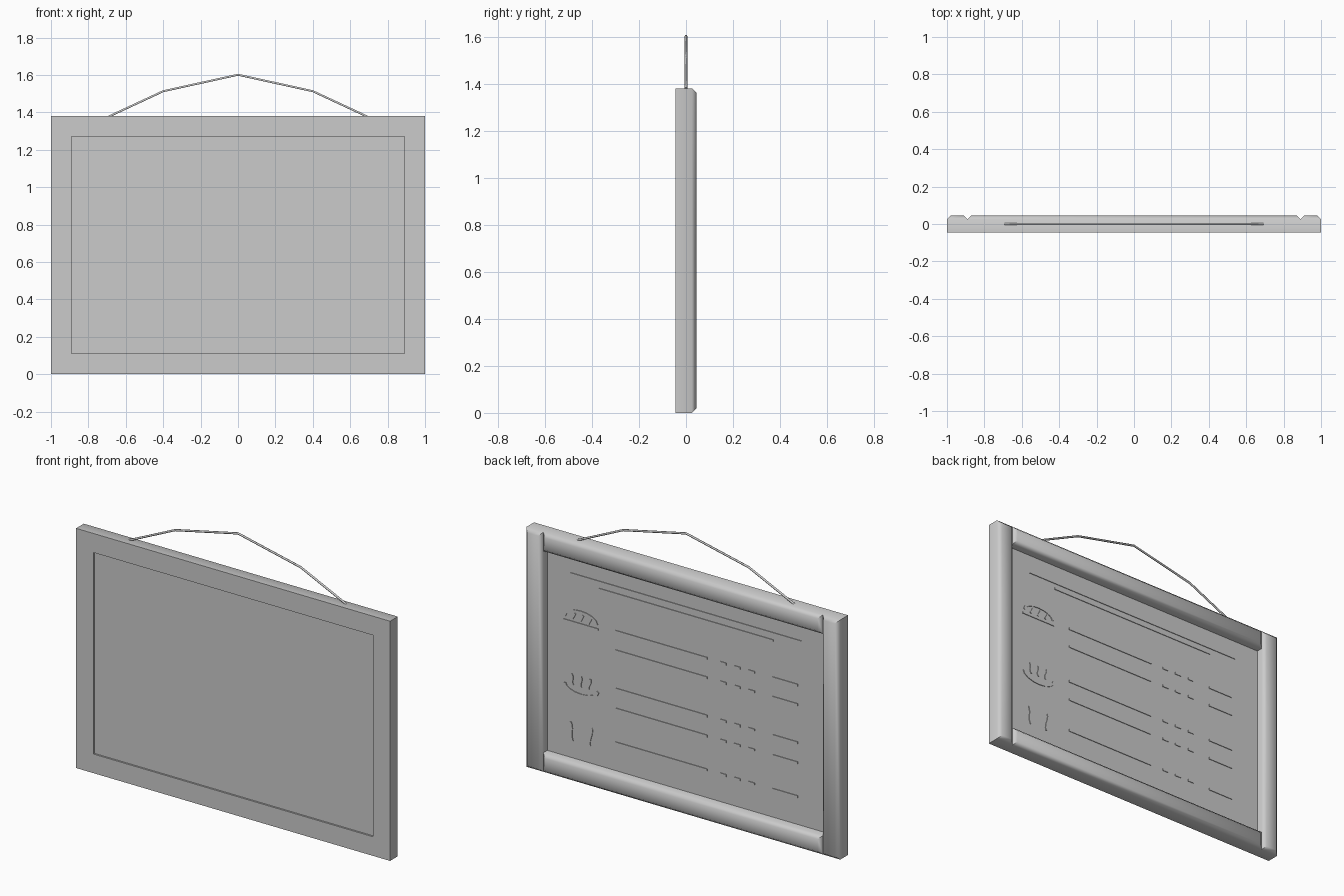
import bpy, bmesh, math
from mathutils import Vector

if "Cube" in bpy.data.objects:
    bpy.data.objects.remove(bpy.data.objects["Cube"])

GREY = (0.6, 0.6, 0.6, 1)
grey = bpy.data.materials.new("plain_grey")
grey.use_nodes = True
grey.diffuse_color = GREY
grey.node_tree.nodes["Principled BSDF"].inputs["Base Color"].default_value = GREY

W, H, D = 1.0, 1.38, 0.045      # half width, height, half depth
BAR, CHAMFER = 0.11, 0.02
PANEL_FRONT, PANEL_BACK = -0.035, -0.01


def add_object(name, bm):
    bmesh.ops.recalc_face_normals(bm, faces=bm.faces)
    mesh = bpy.data.meshes.new(name)
    bm.to_mesh(mesh)
    bm.free()
    mesh.materials.append(grey)
    obj = bpy.data.objects.new(name, mesh)
    bpy.context.collection.objects.link(obj)
    return obj


def box(name, x0, x1, y0, y1, z0, z1, chamfer=0):
    """Box whose back face can have chamfered edges."""
    bm = bmesh.new()
    bmesh.ops.create_cube(bm, size=1)
    for v in bm.verts:
        v.co = ((x0 + x1) / 2 + v.co.x * (x1 - x0),
                (y0 + y1) / 2 + v.co.y * (y1 - y0),
                (z0 + z1) / 2 + v.co.z * (z1 - z0))
    if chamfer:
        edges = [e for e in bm.edges if all(v.co.y > y1 - 1e-5 for v in e.verts)]
        bmesh.ops.bevel(bm, geom=edges, offset=chamfer, segments=1, affect='EDGES')
    obj = add_object(name, bm)
    if chamfer:
        bpy.ops.object.select_all(action='DESELECT')
        obj.select_set(True)
        bpy.context.view_layer.objects.active = obj
        bpy.ops.object.shade_smooth_by_angle(angle=math.radians(50))
    return obj


def stroke(name, points, width=0.013, height=0.005):
    """Thin raised ribbon along (x, z) points on the back of the panel."""
    pts = [Vector(p) for p in points]
    bm = bmesh.new()
    pairs = []
    for i, p in enumerate(pts):
        t = (pts[min(i + 1, len(pts) - 1)] - pts[max(i - 1, 0)]).normalized()
        n = Vector((-t.y, t.x)) * width / 2
        pairs.append([bm.verts.new((q.x, PANEL_BACK - 0.001, q.y)) for q in (p + n, p - n)])
    for a, b in zip(pairs, pairs[1:]):
        bm.faces.new((a[0], b[0], b[1], a[1]))
    top = bmesh.ops.extrude_face_region(bm, geom=bm.faces[:])["geom"]
    for v in top:
        if isinstance(v, bmesh.types.BMVert):
            v.co.y += height
    return add_object(name, bm)


def arc(x, z, half, rise, steps=8):
    """Shallow arc: centre x, end height z, half width, signed rise."""
    angles = [math.pi * i / steps for i in range(steps + 1)]
    return [(x + half * math.cos(a), z + rise * math.sin(a)) for a in angles]


def wiggle(x, z0, z1, lean, sway=0.004, steps=6):
    """Nearly upright wavy line."""
    return [(x + lean * (i / steps - 0.5) + sway * math.sin(2 * math.pi * i / steps),
             z0 + (z1 - z0) * i / steps) for i in range(steps + 1)]


# Frame: full-height stiles with rails between them
inner = W - BAR
box("frame_stile_left", inner, W, -D, D, 0, H, CHAMFER)
box("frame_stile_right", -W, -inner, -D, D, 0, H, CHAMFER)
box("frame_rail_bottom", -inner, inner, -D, D, 0, BAR, CHAMFER)
box("frame_rail_top", -inner, inner, -D, D, H - BAR, H, CHAMFER)

# Recessed board
box("panel", -inner, inner, PANEL_FRONT, PANEL_BACK, BAR, H - BAR)

# Heading rules
stroke("heading_rule_long", [(0.74, 1.166), (-0.73, 1.166)], 0.016)
stroke("heading_rule_short", [(0.56, 1.127), (-0.55, 1.127)], 0.011)

# Rows of entry line, three dots and end line
for row, z in enumerate((0.912, 0.80, 0.58, 0.465, 0.27), 1):
    stroke(f"row_{row}_entry", [(0.455, z), (-0.13, z)])
    for k in range(3):
        x = -0.213 - 0.09 * k
        stroke(f"row_{row}_dot_{k + 1}", [(x, z), (x - 0.038, z)])
    stroke(f"row_{row}_end", [(-0.545, z), (-0.705, z)])

# Loaf icon
stroke("loaf_base", [(0.787, 0.892), (0.565, 0.892)], 0.011)
stroke("loaf_crust", arc(0.675, 0.917, 0.102, 0.048), 0.011)
for k in range(3):
    x = 0.72 - 0.052 * k
    stroke(f"loaf_cut_{k + 1}", [(x + 0.012, 0.909), (x, 0.93), (x - 0.008, 0.947)], 0.01)

# Bowl icon with steam
stroke("bowl", arc(0.672, 0.533, 0.106, -0.048), 0.014)
for k in range(3):
    stroke(f"bowl_steam_{k + 1}", wiggle(0.73 - 0.055 * k, 0.53, 0.593, 0.01 * (1 - k)), 0.01)

# Two wavy strokes
stroke("wave_left", wiggle(0.735, 0.208, 0.315, 0.012), 0.011)
stroke("wave_right", wiggle(0.613, 0.208, 0.315, -0.012), 0.011)

# Hanging cord
cord = bpy.data.curves.new("hanging_cord", 'CURVE')
cord.dimensions = '3D'
cord.bevel_depth = 0.006
cord.bevel_resolution = 1
cord.use_fill_caps = True
path = [(-0.69, 1.378), (-0.4, 1.513), (0, 1.601), (0.4, 1.513), (0.69, 1.378)]
spline = cord.splines.new('POLY')
spline.points.add(len(path) - 1)
for point, (x, z) in zip(spline.points, path):
    point.co = (x, 0, z, 1)
cord.materials.append(grey)
bpy.context.collection.objects.link(bpy.data.objects.new("hanging_cord", cord))
